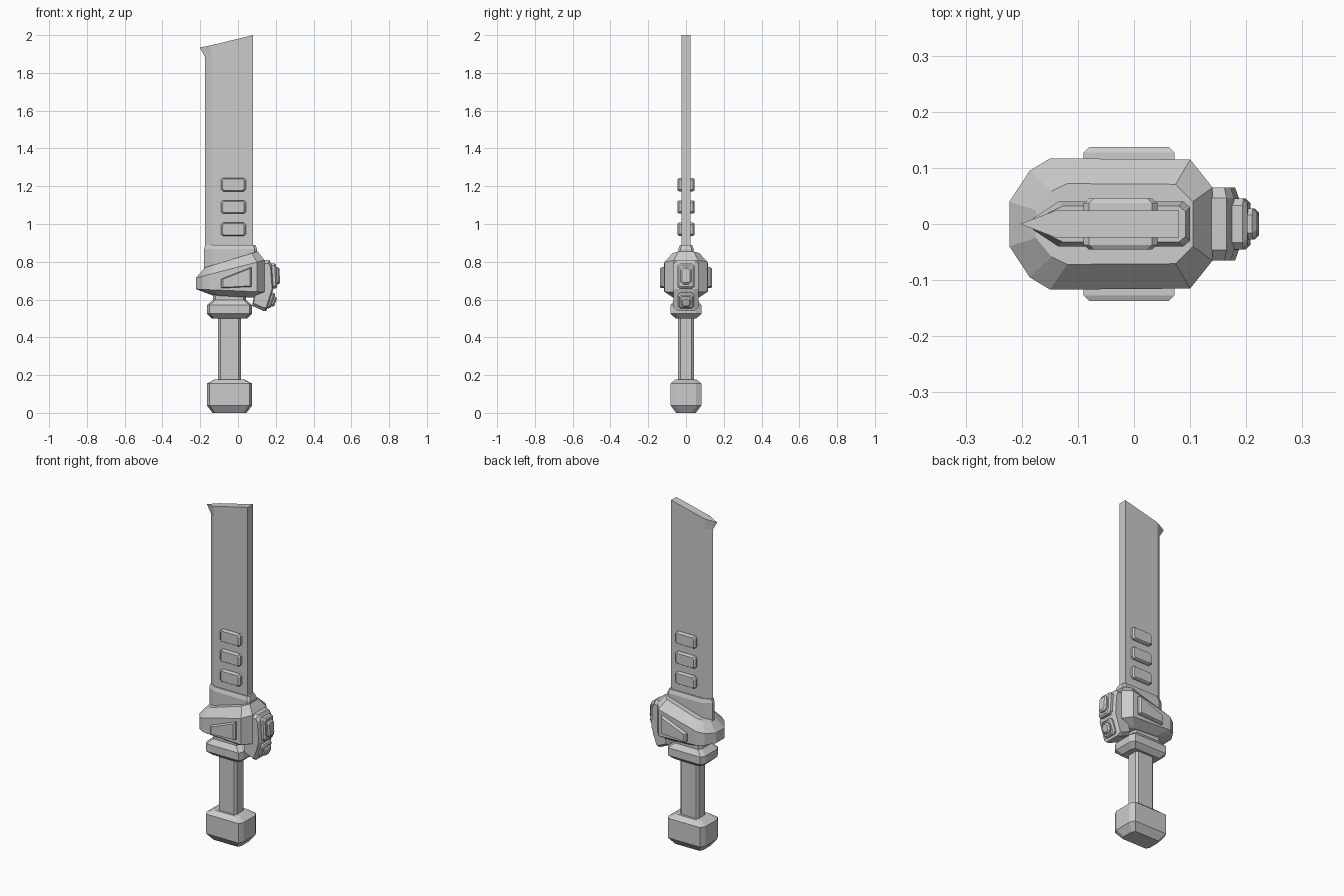
import bpy, bmesh, math
from mathutils import Matrix

if "Cube" in bpy.data.objects:
    bpy.data.objects.remove(bpy.data.objects["Cube"])


def loft(name, rings, matrix=None):
    """Skin a stack of equal-length rings and cap both ends."""
    bm = bmesh.new()
    vs = [[bm.verts.new(p) for p in r] for r in rings]
    n = len(vs[0])
    for a, b in zip(vs, vs[1:]):
        for i in range(n):
            j = (i + 1) % n
            bm.faces.new((a[i], a[j], b[j], b[i]))
    bm.faces.new(vs[0][::-1])
    bm.faces.new(vs[-1])
    if matrix:
        bm.transform(matrix)
    bmesh.ops.recalc_face_normals(bm, faces=bm.faces)
    me = bpy.data.meshes.new(name)
    bm.to_mesh(me)
    bm.free()
    ob = bpy.data.objects.new(name, me)
    bpy.context.collection.objects.link(ob)
    return ob


def octagon(x0, x1, hy, cx, cy, z):
    """Rectangle with cut corners, symmetric in y."""
    half = [(x0, hy - cy), (x0 + cx, hy), (x1 - cx, hy), (x1, hy - cy)]
    return [(x, y, z) for x, y in half] + [(x, -y, z) for x, y in half[::-1]]


def shrink(profile, f):
    """Scale a 2D profile about its middle by a fixed margin ratio."""
    cx = sum(p[0] for p in profile) / len(profile)
    cz = sum(p[1] for p in profile) / len(profile)
    return [(cx + (x - cx) * f, cz + (z - cz) * f) for x, z in profile]


def slab(name, profile, y_full, y_end, f):
    """XZ profile through the full depth with chamfered side faces."""
    small = shrink(profile, f)
    steps = [(-y_end, small), (-y_full, profile), (y_full, profile), (y_end, small)]
    return loft(name, [[(x, y, z) for x, z in p] for y, p in steps])


# Pommel, handle and lower collar
loft("pommel", [octagon(-.135, .045, .052, .012, .02, 0),
                octagon(-.165, .075, .082, .015, .028, .04),
                octagon(-.165, .075, .082, .015, .028, .155),
                octagon(-.122, .032, .055, .012, .02, .178)])
loft("handle", [octagon(-.105, .015, .042, .012, .013, z) for z in (.16, .53)])
loft("lower_collar", [octagon(-.138, .048, .055, .012, .02, .50),
                      octagon(-.165, .075, .082, .015, .028, .525),
                      octagon(-.165, .075, .082, .015, .028, .57),
                      octagon(-.132, .042, .06, .012, .02, .598),
                      octagon(-.132, .042, .06, .012, .02, .63)])

# Guard body: rings slope upwards towards the back of the blade
def guard_ring(x0, x1, hy, z0, z1):
    w, k = x1 - x0, hy / .117
    half = [(0, .04), (.10, .095), (.20, .117), (.89, .115), (1, .065)]
    pts = [(x0 + t * w, y * k, z0 + (z1 - z0) * t) for t, y in half]
    return pts + [(x, -y, z) for x, y, z in pts[::-1]]

loft("guard", [guard_ring(-.135, .085, .07, .622, .61),
               guard_ring(-.222, .14, .117, .655, .64),
               guard_ring(-.222, .14, .117, .715, .808),
               guard_ring(-.175, .105, .072, .77, .855)])
slab("guard_side_panels", [(-.09, .66), (.072, .668), (.072, .772), (-.09, .708)],
     .127, .137, .88)

# Blade socket
def socket_ring(d, z):
    half = [(-.18 + d, .01), (-.135 + d, .04 - d), (.088 - d, .04 - d), (.1 - d, .03 - d)]
    return [(x, y, z) for x, y in half] + [(x, -y, z) for x, y in half[::-1]]

loft("blade_socket", [socket_ring(0, .74), socket_ring(0, .868), socket_ring(.008, .89)])

# Blade: wedge edge at the left, hooked slanted tip
def blade_ring(edge, z_edge, z_mid, z_back):
    t = .024
    return [(edge, 0, z_edge), (-.14, t, z_mid), (.08, t, z_back),
            (.08, -t, z_back), (-.14, -t, z_mid)]

loft("blade", [blade_ring(-.175, .80, .80, .80),
               blade_ring(-.175, 1.885, 1.885, 1.885),
               blade_ring(-.203, 1.934, 1.947, 2.0)])

# Raised bars through the blade
for i, z in enumerate((.972, 1.09, 1.208)):
    x0, x1, h = -.09, .042, .035
    prof = [(x0, z - h + .01), (x0 + .01, z - h), (x1 - .01, z - h), (x1, z - h + .01),
            (x1, z + h - .01), (x1 - .01, z + h), (x0 + .01, z + h), (x0, z + h - .01)]
    slab(f"blade_bar_{i + 1}", prof, .037, .045, .86)

# Bent plate behind the guard
slab("back_plate", [(.10, .81), (.165, .81), (.178, .785), (.187, .655),
                    (.15, .54), (.135, .54), (.075, .567), (.09, .65)],
     .046, .065, .87)

# Stepped buttons on the plate
def button(name, x, z, tilt, sizes):
    m = Matrix.Translation((x, 0, z)) @ Matrix.Rotation(math.radians(90 + tilt), 4, 'Y')
    for i, (half_len, hy, low, high) in enumerate(sizes):
        loft(f"{name}_{i + 1}",
             [octagon(-half_len, half_len, hy, .012, .012, low),
              octagon(-half_len, half_len, hy, .012, .012, high - .008),
              octagon(-half_len + .008, half_len - .008, hy - .008, .01, .01, high)], m)

button("upper_button", .183, .725, -3, [(.066, .045, -.02, .022), (.046, .028, 0, .038)])
button("lower_button", .167, .597, 20, [(.044, .042, -.02, .018), (.028, .027, 0, .034)])
